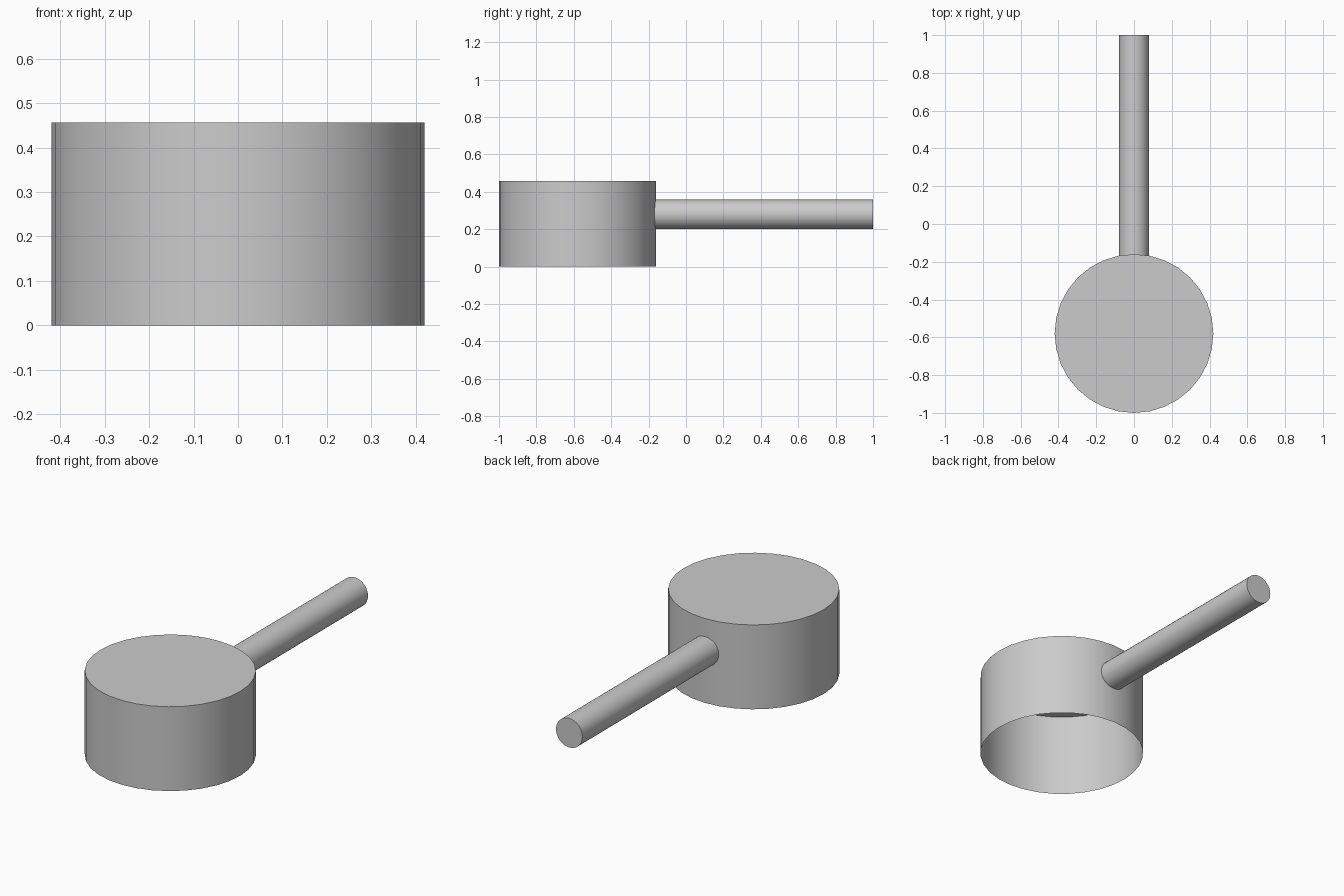
import bpy, bmesh
from math import pi, radians
from mathutils import Matrix

if "Cube" in bpy.data.objects:
    bpy.data.objects.remove(bpy.data.objects["Cube"])


def cylinder(name, radius, depth, sides, matrix, open_bottom=False):
    bm = bmesh.new()
    bmesh.ops.create_cone(bm, cap_ends=True, segments=sides, radius1=radius,
                          radius2=radius, depth=depth)
    if open_bottom:
        low = [f for f in bm.faces if f.normal.z < -0.9]
        bmesh.ops.delete(bm, geom=low, context='FACES_ONLY')
    bm.transform(matrix)
    mesh = bpy.data.meshes.new(name)
    bm.to_mesh(mesh)
    bm.free()
    obj = bpy.data.objects.new(name, mesh)
    bpy.context.collection.objects.link(obj)
    # smooth sides, crisp cap edges
    bpy.ops.object.select_all(action='DESELECT')
    obj.select_set(True)
    bpy.context.view_layer.objects.active = obj
    bpy.ops.object.shade_smooth_by_angle(angle=radians(30))
    return obj


# thin round bowl, closed on top and open underneath
cylinder("bowl", 0.42, 0.457, 32,
         Matrix.Translation((0, -0.58, 0.457 / 2)), open_bottom=True)

# straight round handle running back from the bowl wall
start, end = -0.18, 1.0
cylinder("handle", 0.079, end - start, 32,
         Matrix.Translation((0, (start + end) / 2, 0.28)) @ Matrix.Rotation(-pi / 2, 4, 'X'))
